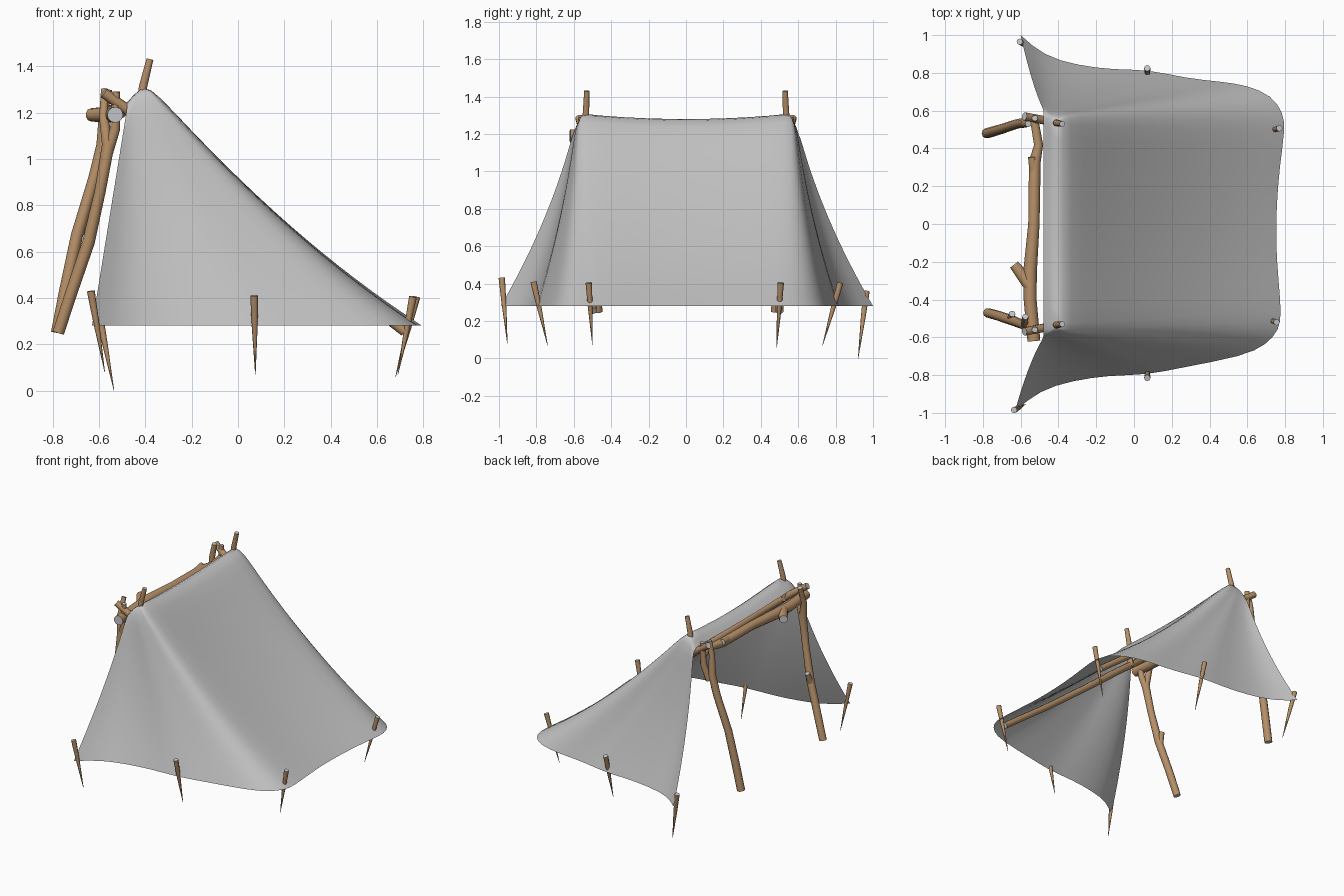
import bpy, bmesh, math
from mathutils import Vector

if "Cube" in bpy.data.objects:
    bpy.data.objects.remove(bpy.data.objects["Cube"])


def material(name, colour):
    m = bpy.data.materials.new(name)
    m.use_nodes = True
    m.diffuse_color = (*colour, 1)
    bsdf = m.node_tree.nodes["Principled BSDF"]
    bsdf.inputs["Base Color"].default_value = (*colour, 1)
    bsdf.inputs["Roughness"].default_value = 0.8
    return m


canvas = material("canvas grey", (0.55, 0.55, 0.55))
wood = material("brown wood", (0.47, 0.28, 0.14))
cut_wood = material("cut end grey", (0.55, 0.57, 0.59))


def finish(name, bm, mats, angle):
    mesh = bpy.data.meshes.new(name)
    bm.to_mesh(mesh)
    bm.free()
    ob = bpy.data.objects.new(name, mesh)
    bpy.context.collection.objects.link(ob)
    for m in mats:
        mesh.materials.append(m)
    bpy.ops.object.select_all(action='DESELECT')
    ob.select_set(True)
    bpy.context.view_layer.objects.active = ob
    bpy.ops.object.shade_smooth_by_angle(angle=math.radians(angle))
    return ob


def stick(name, points, radii, sides=10):
    """Tapered round stick along a path, with pale sawn ends."""
    pts = [Vector(p) for p in points]
    bm = bmesh.new()
    rings = []
    for i, p in enumerate(pts):
        along = (pts[min(i + 1, len(pts) - 1)] - pts[max(i - 1, 0)]).normalized()
        ref = Vector((0, 1, 0)) if abs(along.y) < 0.8 else Vector((1, 0, 0))
        u = along.cross(ref).normalized()
        v = along.cross(u)
        ring = []
        for k in range(sides):
            a = math.tau * k / sides
            ring.append(bm.verts.new(p + radii[i] * (u * math.cos(a) + v * math.sin(a))))
        rings.append(ring)
    for a, b in zip(rings, rings[1:]):
        for k in range(sides):
            n = (k + 1) % sides
            bm.faces.new((a[k], a[n], b[n], b[k]))
    for ring in (rings[0], rings[-1]):
        bm.faces.new(ring).material_index = 1
    bmesh.ops.recalc_face_normals(bm, faces=bm.faces)
    return finish(name, bm, (wood, cut_wood), 50)


# Canvas sheet: columns run from the front lip over the ridge to the hem
side_a = [(-0.60, 1.0), (-0.48, 0.89), (-0.3, 0.84), (-0.1, 0.815), (0.07, 0.82),
          (0.28, 0.77), (0.45, 0.755), (0.6, 0.735), (0.73, 0.68), (0.79, 0.59)]
rear = [(0.8, 0.5), (0.77, 0.3), (0.755, 0.1), (0.75, -0.1), (0.765, -0.3), (0.78, -0.47)]
side_b = [(0.77, -0.56), (0.7, -0.64), (0.58, -0.7), (0.25, -0.76), (0.07, -0.8),
          (-0.13, -0.8), (-0.33, -0.83), (-0.5, -0.88), (-0.63, -0.99)]
hem = side_a + rear + side_b
STEPS = 8

bm = bmesh.new()
cols = []
for j, (hx, hy) in enumerate(hem):
    y = max(-0.54, min(0.54, hy * 1.15))
    dip = 0.03 * (1 - (y / 0.54) ** 2)
    sign = 1 if hy > 0 else -1
    if j < len(side_a):
        s = j / (len(side_a) - 1)
    else:
        s = min(1, (len(hem) - 1 - j) / (len(side_b) - 1))
    on_rear = len(side_a) <= j < len(side_a) + len(rear)
    lip = Vector((-0.48, y, 1.245 - dip * 0.3))
    ridge = Vector((-0.41, y, 1.325 - dip))
    if on_rear:
        top = Vector((-0.345, y * 1.03, 1.285 - dip))
    else:
        top = Vector((-0.475 + 0.115 * s, sign * (0.595 - 0.015 * s), 1.24 + 0.03 * s))
    sag = 0.27 * max(0, hx) / 0.8
    pull = 0 if on_rear else 0.16 * (1 - s)
    path = [lip, ridge]
    for i in range(STEPS + 1):
        t = i / STEPS
        p = top.lerp(Vector((hx, hy, 0.28)), t)
        p.z -= sag * t * (1 - t)
        p.y -= sign * pull * t * (1 - t)
        path.append(p)
    cols.append([bm.verts.new(p) for p in path])
for a, b in zip(cols, cols[1:]):
    for i in range(len(a) - 1):
        bm.faces.new((a[i], b[i], b[i + 1], a[i + 1]))
bm.faces.new((cols[0][0], cols[0][1], cols[0][2]))
bm.faces.new((cols[-1][0], cols[-1][2], cols[-1][1]))
bmesh.ops.remove_doubles(bm, verts=bm.verts, dist=0.0005)
sheet = finish("canvas_sheet", bm, (canvas,), 180)
sub = sheet.modifiers.new("soften", 'SUBSURF')
sub.levels = sub.render_levels = 1
sub.boundary_smooth = 'PRESERVE_CORNERS'

# Crossbar with two branch stubs
stick("crossbar", [(-0.53, -0.62, 1.19), (-0.55, -0.4, 1.19), (-0.55, -0.25, 1.195),
                   (-0.53, 0, 1.2), (-0.525, 0.33, 1.2), (-0.505, 0.42, 1.2),
                   (-0.53, 0.56, 1.2)],
      [0.034, 0.034, 0.036, 0.03, 0.031, 0.024, 0.022], 12)
stick("crossbar_stub_right", [(-0.55, -0.33, 1.195), (-0.6, -0.26, 1.19), (-0.635, -0.215, 1.19)],
      [0.034, 0.032, 0.028])
stick("crossbar_stub_left", [(-0.525, 0.24, 1.2), (-0.54, 0.355, 1.215)], [0.026, 0.022])

# Front legs, forked at the top to hold the crossbar
stick("leg_left", [(-0.78, 0.48, 0.25), (-0.745, 0.49, 0.43), (-0.695, 0.505, 0.67),
                   (-0.62, 0.53, 0.92), (-0.585, 0.535, 1.06), (-0.58, 0.53, 1.2),
                   (-0.56, 0.53, 1.3)],
      [0.027, 0.027, 0.026, 0.025, 0.026, 0.02, 0.017])
stick("leg_right", [(-0.775, -0.47, 0.25), (-0.72, -0.485, 0.42), (-0.645, -0.51, 0.64),
                    (-0.595, -0.53, 0.86), (-0.56, -0.545, 1.06), (-0.58, -0.53, 1.18),
                    (-0.575, -0.49, 1.3)],
      [0.025, 0.026, 0.027, 0.024, 0.027, 0.019, 0.016])
stick("leg_right_stub", [(-0.655, -0.51, 0.6), (-0.645, -0.475, 0.7)], [0.021, 0.017])
for side, s in (("left", 1), ("right", -1)):
    stick("fork_" + side, [(-0.565, s * 0.54, 1.02), (-0.53, s * 0.555, 1.13),
                           (-0.525, s * 0.56, 1.29)], [0.024, 0.022, 0.016])

    # Sloping poles under the canvas, each with a branch poking through the ridge
    stick("slope_pole_" + side, [(-0.58, s * 0.57, 1.285), (-0.48, s * 0.55, 1.215),
                                 (-0.3, s * 0.525, 1.07), (0, s * 0.515, 0.82),
                                 (0.36, s * 0.505, 0.53), (0.72, s * 0.5, 0.255)],
          [0.022, 0.023, 0.024, 0.023, 0.022, 0.022])
    stick("ridge_stub_" + side, [(-0.42, s * 0.535, 1.15), (-0.41, s * 0.535, 1.31),
                                 (-0.38, s * 0.53, 1.43)], [0.02, 0.018, 0.015])

# Tent pegs: head and tip positions
pegs = {
    "front_left": ((-0.605, 0.965, 0.36), (-0.535, 0.92, 0)),
    "front_right": ((-0.635, -0.985, 0.43), (-0.575, -0.955, 0.08)),
    "side_left": ((0.07, 0.825, 0.405), (0.075, 0.73, 0.07)),
    "side_right": ((0.07, -0.815, 0.41), (0.075, -0.74, 0.07)),
    "rear_left": ((0.77, 0.507, 0.405), (0.68, 0.485, 0.06)),
    "rear_right": ((0.755, -0.52, 0.405), (0.69, -0.5, 0.07)),
}
for place, (head, tip) in pegs.items():
    head, tip = Vector(head), Vector(tip)
    middle = head.lerp(tip, 0.4)
    stick("peg_" + place, [head, middle, tip], [0.017, 0.0125, 0.001], 8)
